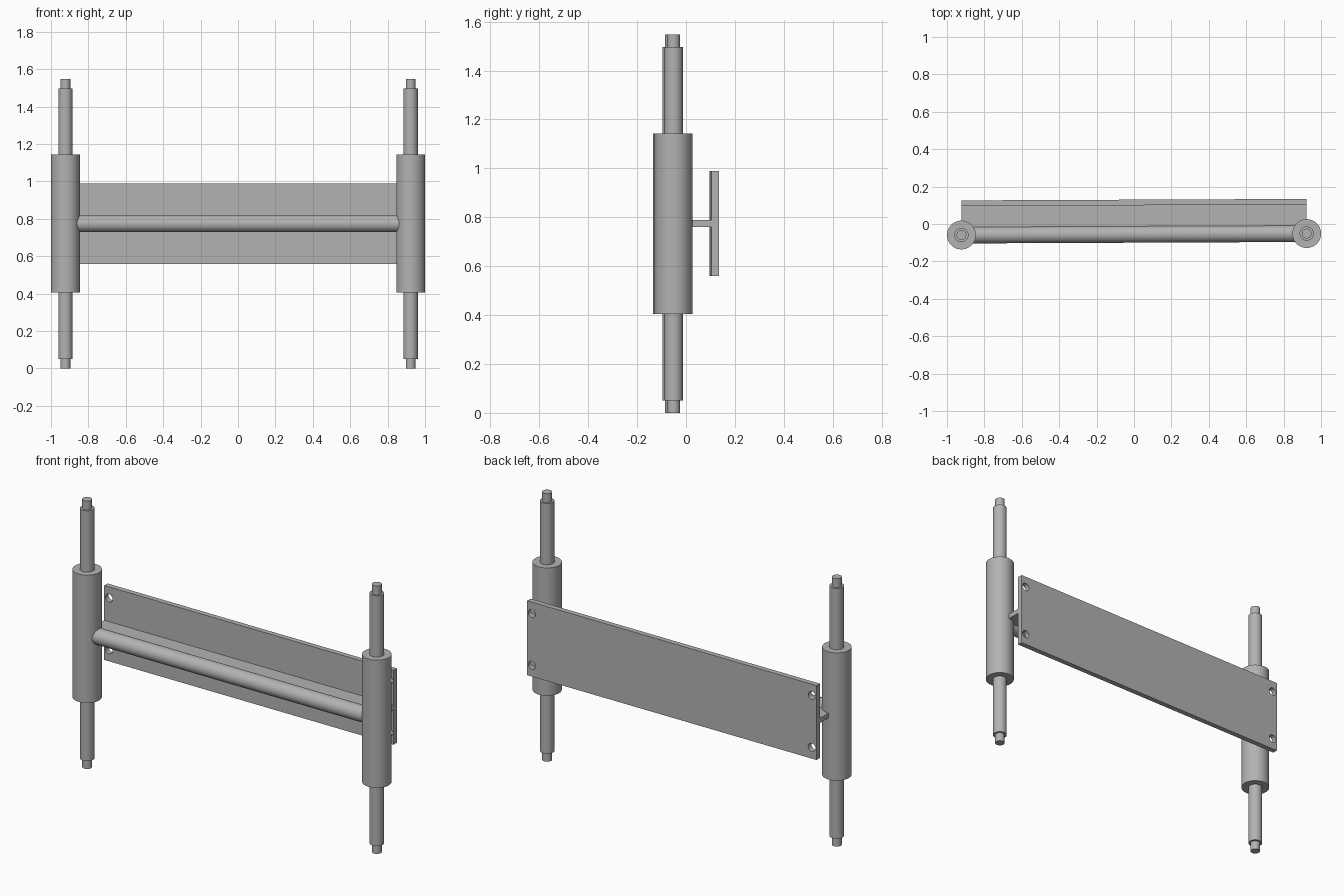
import bpy
import math
from mathutils import Matrix

cube = bpy.data.objects.get("Cube")
if cube:
    bpy.data.objects.remove(cube, do_unlink=True)

steel = bpy.data.materials.new("grey steel")
steel.use_nodes = True
colour = (0.45, 0.45, 0.45, 1)
steel.diffuse_color = colour
steel.node_tree.nodes["Principled BSDF"].inputs["Base Color"].default_value = colour

POST_X, POST_Y, MID_Z = 0.923, -0.055, 0.774
YAW = Matrix.Rotation(0.0043, 4, "Z")  # the whole frame sits slightly skewed


def finish(obj, name):
    obj.name = name
    obj.data.materials.append(steel)
    return obj


def cylinder(name, radius, length, location, rotation=(0, 0, 0)):
    bpy.ops.mesh.primitive_cylinder_add(vertices=48, radius=radius, depth=length,
                                        location=location, rotation=rotation)
    bpy.ops.object.shade_smooth_by_angle(angle=math.radians(30))
    return finish(bpy.context.object, name)


def box(name, size, location):
    bpy.ops.mesh.primitive_cube_add(size=1, location=location)
    obj = bpy.context.object
    obj.scale = size
    bpy.ops.object.transform_apply(location=False, rotation=False, scale=True)
    return finish(obj, name)


parts = []

# Upright posts: thin pin, shaft and thick sleeve on each side
for side, sx in (("left", 1), ("right", -1)):
    for part, radius, length in (("pin", 0.026, 1.548),
                                 ("shaft", 0.038, 1.446),
                                 ("sleeve", 0.077, 0.738)):
        parts.append(cylinder(f"{side}_{part}", radius, length,
                              (sx * POST_X, POST_Y, MID_Z)))

# Round cross bar between the sleeves
parts.append(cylinder("cross_bar", 0.045, 1.74, (0, POST_Y, MID_Z),
                      (0, math.pi / 2, 0)))

# Flat web joining the bar to the plate
parts.append(box("web", (1.844, 0.14, 0.028), (0, 0.035, MID_Z)))

# Back plate with a bolt hole in each corner
plate = box("back_plate", (1.844, 0.03, 0.43), (0, 0.115, MID_Z))
for sx in (-1, 1):
    for sz in (-1, 1):
        cutter = cylinder("hole_cutter", 0.023, 0.1,
                          (sx * 0.892, 0.115, MID_Z + sz * 0.15),
                          (math.pi / 2, 0, 0))
        cutter.hide_render = True
        cut = plate.modifiers.new("bolt_hole", "BOOLEAN")
        cut.operation = "DIFFERENCE"
        cut.solver = "EXACT"
        cut.object = cutter
        bpy.context.view_layer.objects.active = plate
        bpy.ops.object.modifier_apply(modifier=cut.name)
        bpy.data.objects.remove(cutter, do_unlink=True)
bpy.ops.object.select_all(action="DESELECT")
plate.select_set(True)
bpy.context.view_layer.objects.active = plate
bpy.ops.object.shade_smooth_by_angle(angle=math.radians(30))
parts.append(plate)

# Skew the assembly
bpy.context.view_layer.update()
for obj in parts:
    obj.matrix_world = YAW @ obj.matrix_world
